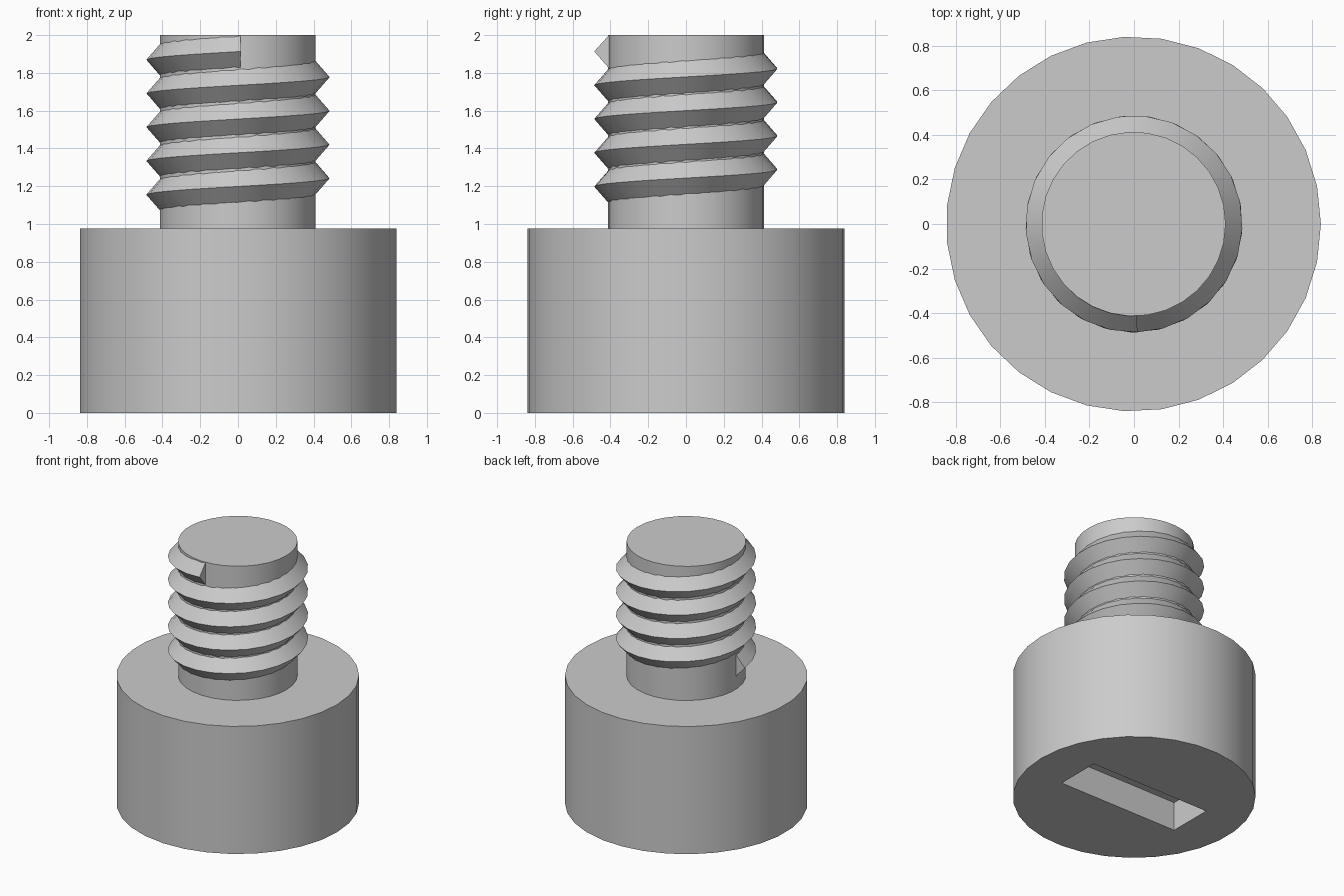
import bpy, bmesh
from math import radians, cos, sin

cube = bpy.data.objects.get("Cube")
if cube:
    bpy.data.objects.remove(cube, do_unlink=True)

GREY = (0.6, 0.6, 0.6, 1)
steel = bpy.data.materials.new("grey steel")
steel.use_nodes = True
steel.diffuse_color = GREY
steel.node_tree.nodes["Principled BSDF"].inputs["Base Color"].default_value = GREY


def make_object(name, bm):
    bmesh.ops.recalc_face_normals(bm, faces=bm.faces)
    mesh = bpy.data.meshes.new(name)
    bm.to_mesh(mesh)
    bm.free()
    mesh.materials.append(steel)
    obj = bpy.data.objects.new(name, mesh)
    bpy.context.collection.objects.link(obj)
    return obj


def smooth(obj):
    bpy.ops.object.select_all(action="DESELECT")
    obj.select_set(True)
    bpy.context.view_layer.objects.active = obj
    bpy.ops.object.shade_smooth_by_angle(angle=radians(30))


def prism(name, radius, bottom, top, sides=31):
    """Upright cylinder with one corner on +x."""
    bm = bmesh.new()
    rings = []
    for z in (bottom, top):
        rings.append([bm.verts.new((radius * cos(radians(360 * i / sides)) - 0.002,
                                    radius * sin(radians(360 * i / sides)), z))
                      for i in range(sides)])
    bm.faces.new(rings[0])
    bm.faces.new(rings[1])
    for i in range(sides):
        j = (i + 1) % sides
        bm.faces.new((rings[0][i], rings[0][j], rings[1][j], rings[1][i]))
    return make_object(name, bm)


# Head with a driver slot cut into its underside
head = prism("head", 0.84, 0, 0.975)
bm = bmesh.new()
bmesh.ops.create_cube(bm, size=1)
bmesh.ops.scale(bm, vec=(1.015, 0.345, 0.44), verts=bm.verts)
slot = make_object("slot_cutter", bm)
slot.hide_render = True
cut = head.modifiers.new("slot", "BOOLEAN")
cut.operation = "DIFFERENCE"
cut.solver = "EXACT"
cut.object = slot
bpy.context.view_layer.objects.active = head
bpy.ops.object.modifier_apply(modifier=cut.name)
bpy.data.objects.remove(slot, do_unlink=True)
smooth(head)

# Plain shaft
smooth(prism("shaft", 0.413, 0.97, 2.0))

# Right-handed V thread wound around the shaft, with flat ends
TURNS, STEPS, PITCH = 4.25, 106, 0.1785
ROOT, CREST, HALF, START_Z = 0.409, 0.486, 0.088, 1.155
bm = bmesh.new()
sections = []
for i in range(STEPS + 1):
    t = i / STEPS * TURNS
    a = radians(181.8 + 360 * t)
    z = START_Z + PITCH * t
    profile = ((ROOT, z - HALF), (CREST, z), (ROOT, min(z + HALF, 1.999)))
    sections.append([bm.verts.new((r * cos(a), r * sin(a), h)) for r, h in profile])
for s, n in zip(sections, sections[1:]):
    for k in range(3):
        m = (k + 1) % 3
        bm.faces.new((s[k], s[m], n[m], n[k]))
bm.faces.new(sections[0])
bm.faces.new(sections[-1])
smooth(make_object("thread", bm))
